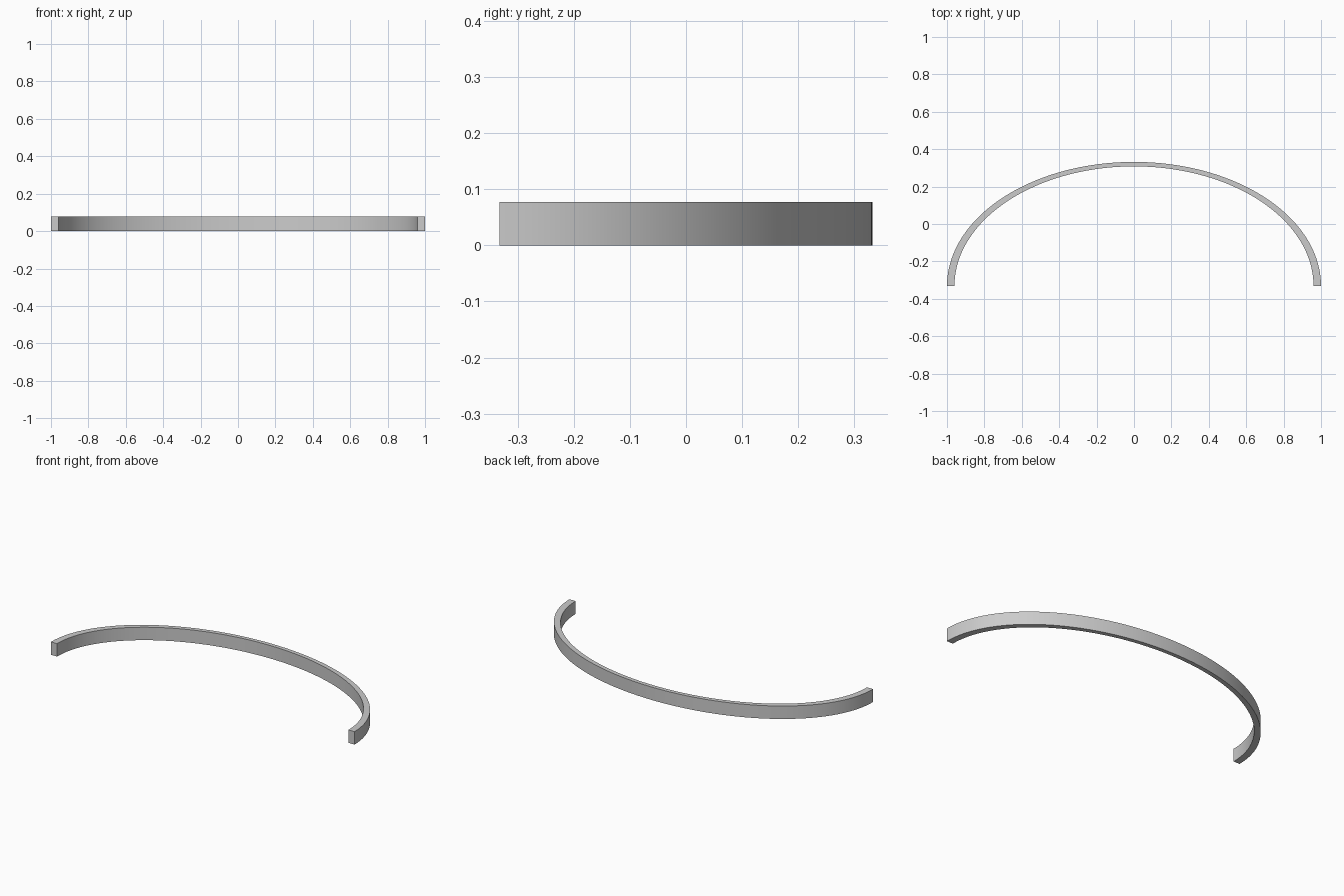
import bpy, bmesh
from math import pi, cos, sin, radians

if "Cube" in bpy.data.objects:
    bpy.data.objects.remove(bpy.data.objects["Cube"])

SEGMENTS = 96
HEIGHT = 0.077
BASE_Y = -0.332


def arc(bm, rx, ry, z):
    """Row of vertices along a half ellipse."""
    return [bm.verts.new((rx * cos(pi * i / SEGMENTS),
                          BASE_Y + ry * sin(pi * i / SEGMENTS), z))
            for i in range(SEGMENTS + 1)]


# Curved band: four corner rails of the rectangular section, skinned together
bm = bmesh.new()
rails = [arc(bm, 1.0, 0.664, 0), arc(bm, 1.0, 0.664, HEIGHT),
         arc(bm, 0.96, 0.64, HEIGHT), arc(bm, 0.96, 0.64, 0)]
for a, b in zip(rails, rails[1:] + rails[:1]):
    for i in range(SEGMENTS):
        bm.faces.new((a[i], a[i + 1], b[i + 1], b[i]))

# Flat end caps
for i in (0, SEGMENTS):
    bm.faces.new([r[i] for r in rails])
bmesh.ops.recalc_face_normals(bm, faces=bm.faces)

mesh = bpy.data.meshes.new("curved_band")
bm.to_mesh(mesh)
bm.free()
band = bpy.data.objects.new("curved_band", mesh)
bpy.context.collection.objects.link(band)

# Smooth sides with crisp edges
bpy.context.view_layer.objects.active = band
band.select_set(True)
bpy.ops.object.shade_smooth_by_angle(angle=radians(30))
